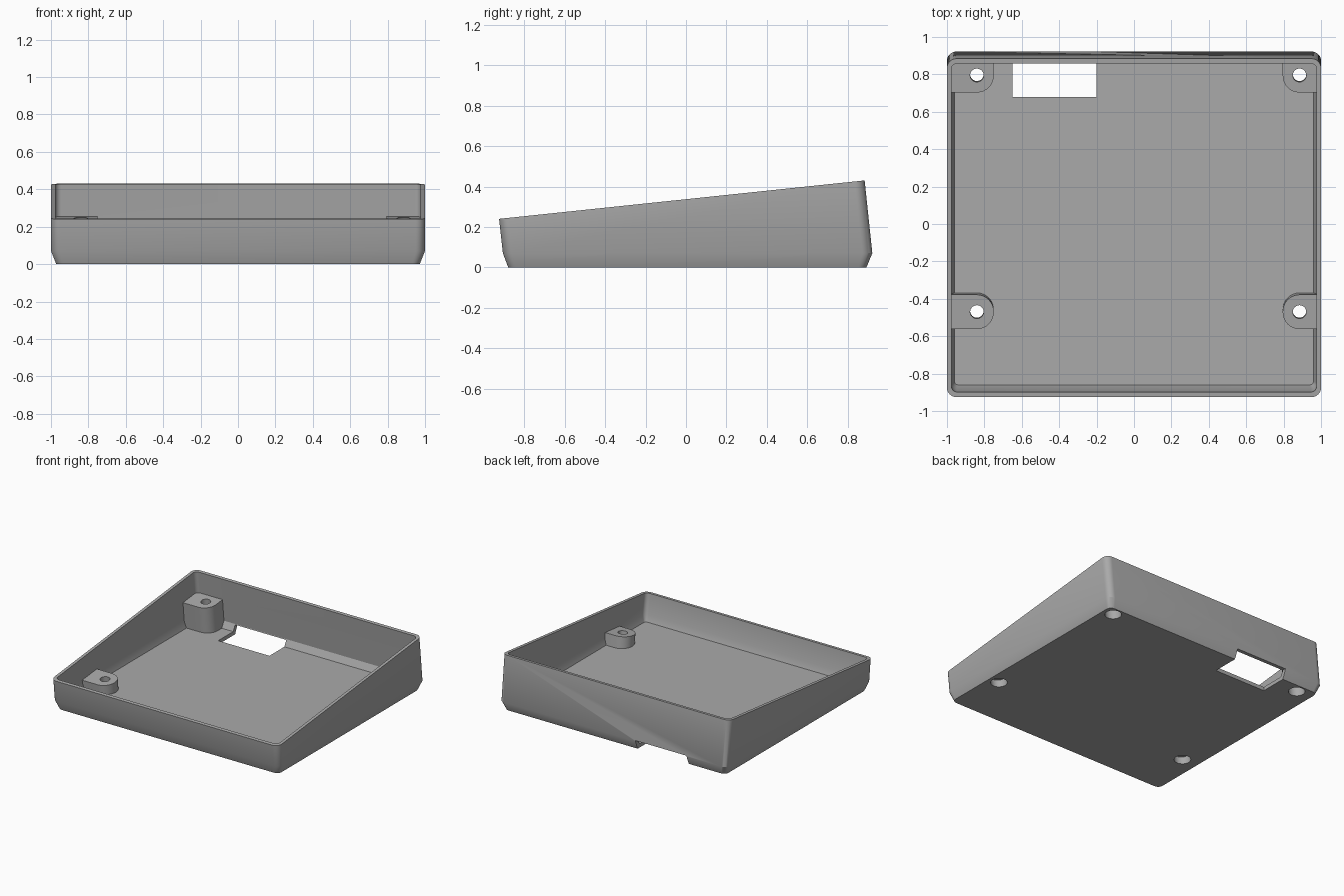
import bpy, bmesh, math
from mathutils import Matrix, Vector

if "Cube" in bpy.data.objects:
    bpy.data.objects.remove(bpy.data.objects["Cube"], do_unlink=True)

TILT = math.radians(6)
SLOPE = math.tan(TILT)
BOSS_DROP = 0.175   # boss tops sit this far below the rim


def rim(y):
    """Height of the sloping rim plane."""
    return 0.24 + (y + 0.925) * SLOPE


def ring(x0, x1, y0, y1, r, height):
    """Rounded rectangle; height is a function of y."""
    pts = []
    corners = [(x1 - r, y1 - r), (x0 + r, y1 - r), (x0 + r, y0 + r), (x1 - r, y0 + r)]
    for q, (cx, cy) in enumerate(corners):
        for i in range(9):
            a = (q + i / 8) * math.pi / 2
            x, y = cx + r * math.cos(a), cy + r * math.sin(a)
            pts.append((x, y, height(y)))
    return pts


def finish(name, bm):
    bmesh.ops.recalc_face_normals(bm, faces=bm.faces)
    mesh = bpy.data.meshes.new(name)
    bm.to_mesh(mesh)
    bm.free()
    ob = bpy.data.objects.new(name, mesh)
    bpy.context.collection.objects.link(ob)
    return ob


def loft(name, rings):
    """Closed solid through equal-length rings."""
    bm = bmesh.new()
    loops = [[bm.verts.new(p) for p in r] for r in rings]
    for a, b in zip(loops, loops[1:]):
        for i in range(len(a)):
            j = (i + 1) % len(a)
            bm.faces.new((a[i], a[j], b[j], b[i]))
    bm.faces.new(loops[0])
    bm.faces.new(loops[-1])
    return finish(name, bm)


def cylinder(name, top, radius, start, end):
    """Cylinder along the tilted axis through top, from start to end."""
    bm = bmesh.new()
    m = (Matrix.Translation(Vector(top)) @ Matrix.Rotation(TILT, 4, 'X')
         @ Matrix.Translation((0, 0, (start + end) / 2)))
    bmesh.ops.create_cone(bm, cap_ends=True, segments=40, radius1=radius,
                          radius2=radius, depth=end - start, matrix=m)
    return finish(name, bm)


def cut(target, cutter):
    """Subtract the cutter from the target and discard it."""
    mod = target.modifiers.new("cut", 'BOOLEAN')
    mod.operation = 'DIFFERENCE'
    mod.solver = 'EXACT'
    mod.object = cutter
    bpy.context.view_layer.objects.active = target
    bpy.ops.object.modifier_apply(modifier=mod.name)
    bpy.data.objects.remove(cutter, do_unlink=True)


# Outer body: chamfered base, leaning walls, sloping top
case = loft("sloped_case", [
    ring(-0.972, 0.972, -0.88, 0.893, 0.04, lambda y: 0),
    ring(-1, 1, -0.906, 0.922, 0.05, lambda y: 0.07),
    ring(-1, 1, -0.925, 0.884, 0.05, rim),
])

# Cavity, carried on above the rim along the wall lean
rise = 0.2
lean = rise * SLOPE
cavity = loft("cavity", [
    ring(-0.96, 0.96, -0.86, 0.868, 0.02, lambda y: 0.03),
    ring(-0.976, 0.976, -0.88, 0.895, 0.03, lambda y: 0.08),
    ring(-0.976, 0.976, -0.899 - lean, 0.858 - lean, 0.03,
         lambda y: rim(y + lean) + rise),
])

# Screw bosses are left standing inside the cavity
screws = [(x, y) for x in (-0.84, 0.885) for y in (-0.47, 0.795)]
for x, y in screws:
    x0, x1 = (x - 0.09, 1.3) if x > 0 else (-1.3, x + 0.09)
    y0, y1 = y - 0.092, (1.2 if y > 0 else y + 0.092)
    top = ring(x0, x1, y0, y1, 0.09, lambda v: rim(v) - BOSS_DROP)
    base = [(px, py + (pz + 0.05) * SLOPE, -0.05) for px, py, pz in top]
    cut(cavity, loft("boss", [base, top]))

cut(case, cavity)

# Screw holes with wide counterbores from below
for x, y in screws:
    top = (x, y, rim(y) - BOSS_DROP)
    cut(case, cylinder("screw_hole", top, 0.036, -0.4, 0.1))
    cut(case, cylinder("counterbore", top, 0.06, -0.4, -0.05))

# Cable opening through floor and back wall
bm = bmesh.new()
bmesh.ops.create_cube(bm, size=1, matrix=Matrix.Translation((-0.425, 0.94, -0.015))
                      @ Matrix.Diagonal((0.45, 0.52, 0.18, 1)))
cut(case, finish("cable_opening", bm))

# Colour and shading
grey = bpy.data.materials.new("plain grey")
grey.use_nodes = True
colour = (0.4, 0.4, 0.4, 1)
grey.diffuse_color = colour
grey.node_tree.nodes["Principled BSDF"].inputs["Base Color"].default_value = colour
case.data.materials.clear()
case.data.materials.append(grey)
bpy.ops.object.select_all(action='DESELECT')
case.select_set(True)
bpy.context.view_layer.objects.active = case
bpy.ops.object.shade_smooth_by_angle(angle=math.radians(30))
